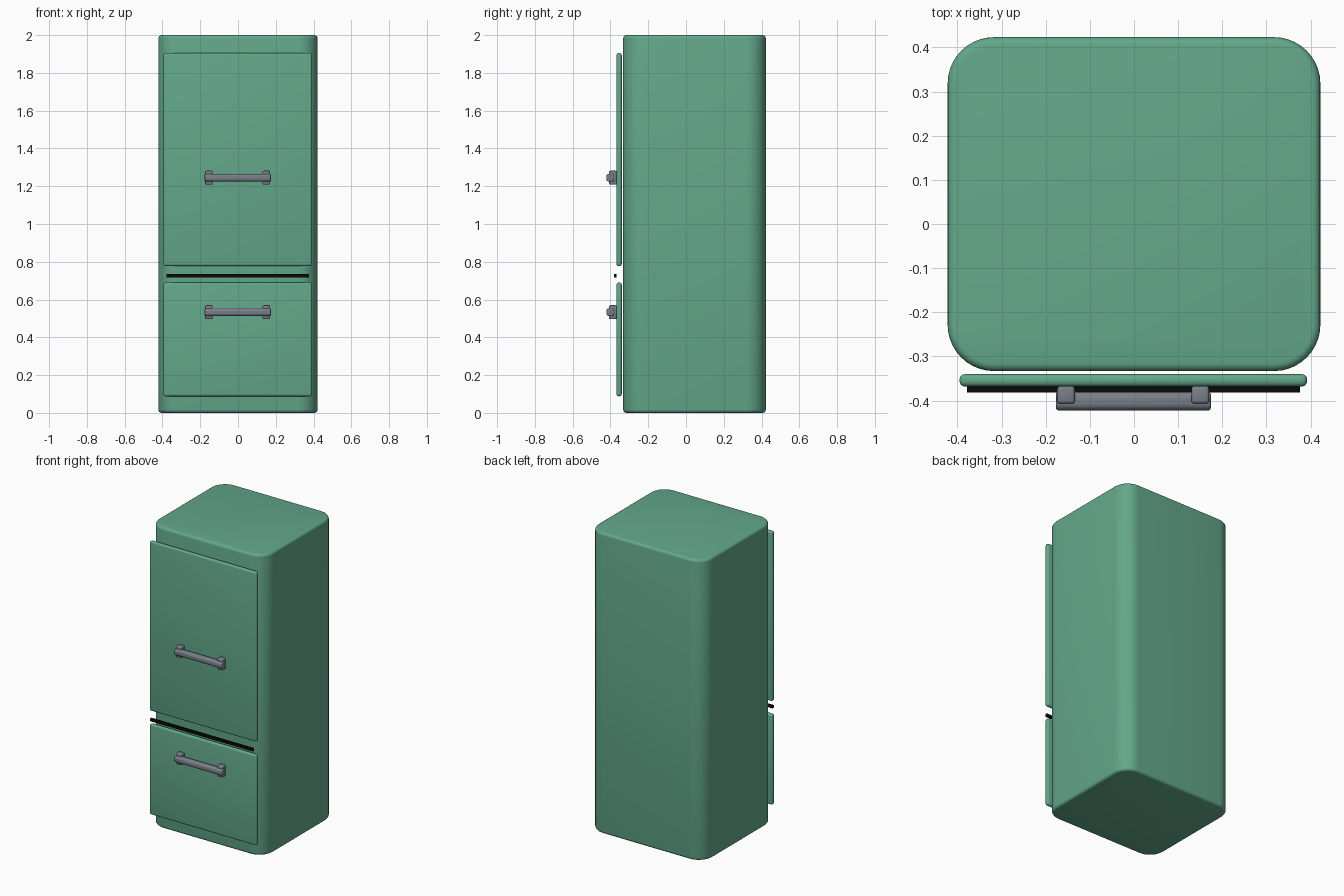
import bpy, bmesh, math
from mathutils import Vector

cube = bpy.data.objects.get("Cube")
if cube:
    bpy.data.objects.remove(cube, do_unlink=True)


def material(name, rgb):
    m = bpy.data.materials.new(name)
    m.use_nodes = True
    m.diffuse_color = (*rgb, 1)
    m.node_tree.nodes["Principled BSDF"].inputs["Base Color"].default_value = (*rgb, 1)
    return m


GREEN = material("sage green", (0.125, 0.39, 0.255))
METAL = material("grey metal", (0.19, 0.21, 0.25))
BLACK = material("black rubber", (0.003, 0.003, 0.003))


def rounded_box(name, low, high, mat, edge=0.0, segments=4, corner=0.0, axis=2):
    """Box with corners rounded along one axis, then its remaining edges softened."""
    low, high = Vector(low), Vector(high)
    centre, size = (low + high) / 2, high - low
    bm = bmesh.new()
    bmesh.ops.create_cube(bm, size=1)
    bmesh.ops.scale(bm, vec=size, verts=bm.verts)

    def along(e):
        d = e.verts[0].co - e.verts[1].co
        return abs(d[axis]) > 0.99 * d.length

    if corner:
        bmesh.ops.bevel(bm, geom=[e for e in bm.edges if along(e)], offset=corner,
                        segments=10, profile=0.5, affect='EDGES')
    if edge:
        soft = [e for e in bm.edges if not (corner and along(e))]
        bmesh.ops.bevel(bm, geom=soft, offset=edge, segments=segments,
                        profile=0.5, affect='EDGES')
    bmesh.ops.recalc_face_normals(bm, faces=bm.faces)
    mesh = bpy.data.meshes.new(name)
    bm.to_mesh(mesh)
    bm.free()
    mesh.materials.append(mat)
    obj = bpy.data.objects.new(name, mesh)
    obj.location = centre
    bpy.context.collection.objects.link(obj)
    bpy.ops.object.select_all(action='DESELECT')
    obj.select_set(True)
    bpy.context.view_layer.objects.active = obj
    bpy.ops.object.shade_smooth_by_angle(angle=math.radians(35))
    return obj


# Cabinet with broad upright corners
rounded_box("cabinet", (-0.422, -0.333, 0), (0.422, 0.423, 2), GREEN,
            edge=0.018, corner=0.105)

# Doors, each with a bar handle on two brackets
for name, bottom, top, grip in (("upper", 0.777, 1.905, 1.245),
                                ("lower", 0.088, 0.69, 0.533)):
    rounded_box(name + "_door", (-0.395, -0.368, bottom), (0.392, -0.34, top),
                GREEN, edge=0.012)
    rounded_box(name + "_handle_bar", (-0.177, -0.422, grip - 0.021),
                (0.174, -0.38, grip + 0.021), METAL, edge=0.006, corner=0.016, axis=0)
    for side, x in (("right", -0.154), ("left", 0.15)):
        rounded_box(f"{name}_handle_bracket_{side}", (x - 0.02, -0.407, grip - 0.037),
                    (x + 0.02, -0.367, grip + 0.037), METAL, edge=0.007, segments=3)

# Dark trim strip between the doors
rounded_box("trim_strip", (-0.378, -0.382, 0.718), (0.376, -0.368, 0.736), BLACK)
